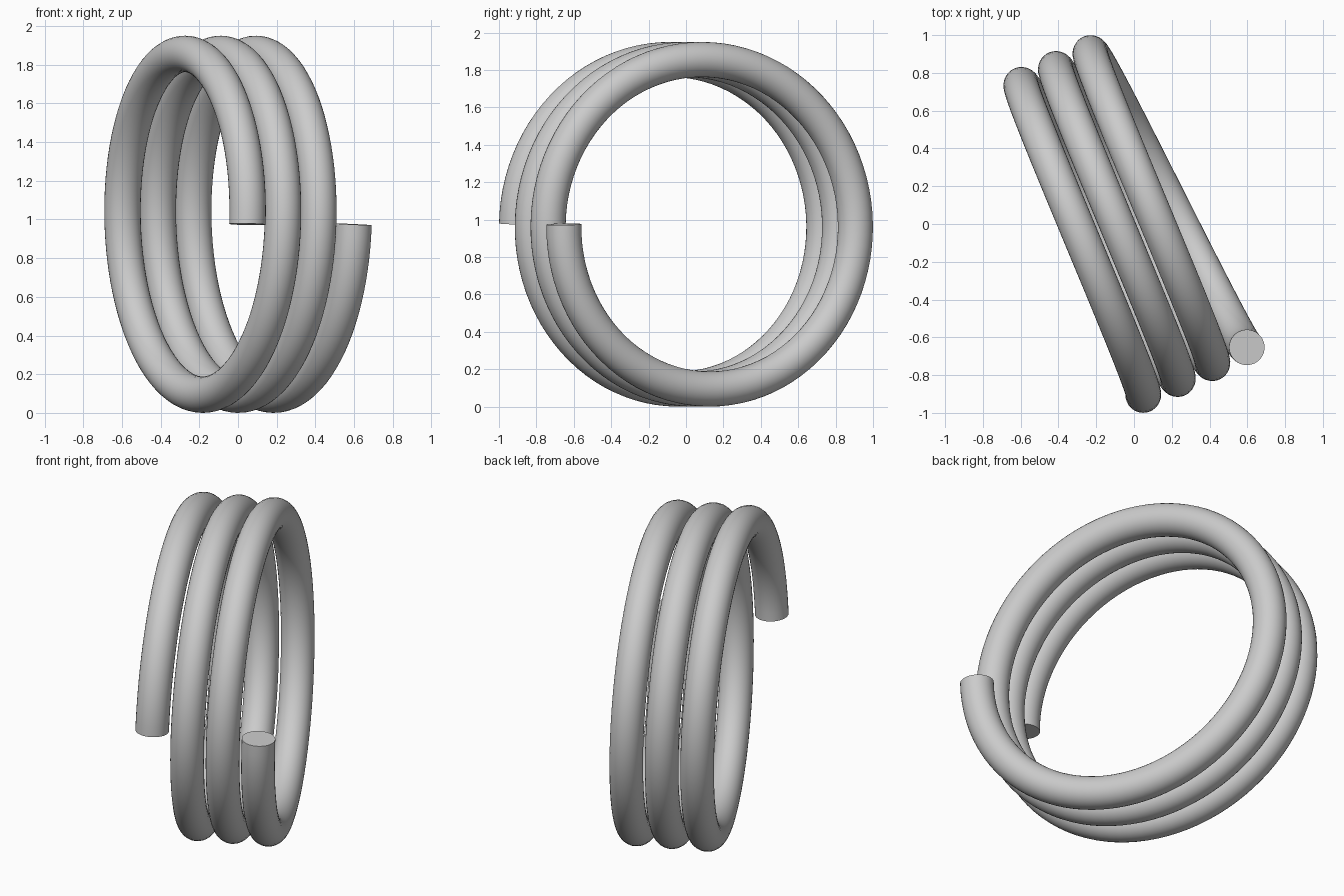
import bpy
from math import cos, sin, pi, radians
from mathutils import Vector

cube = bpy.data.objects.get("Cube")
if cube:
    bpy.data.objects.remove(cube, do_unlink=True)

TURNS = 3
STEPS = 96            # path steps per turn
COIL_RADIUS = 0.881
WIRE_RADIUS = 0.094
PITCH = 0.2014
ANGLE = radians(24.7)  # heading of the coil axis
CENTRE = Vector((-0.045, 0.021, 0.975))

axis = Vector((cos(ANGLE), sin(ANGLE), 0))
front = Vector((sin(ANGLE), -cos(ANGLE), 0))
up = Vector((0, 0, 1))

# Grey wire colour
grey = bpy.data.materials.new("grey_wire")
grey.use_nodes = True
colour = (0.6, 0.6, 0.6, 1)
grey.diffuse_color = colour
grey.node_tree.nodes["Principled BSDF"].inputs["Base Color"].default_value = colour

# Helical centre line, swept with a round section and capped
curve = bpy.data.curves.new("coil_spring", "CURVE")
curve.dimensions = "3D"
curve.bevel_depth = WIRE_RADIUS
curve.bevel_resolution = 14
curve.use_fill_caps = True
spline = curve.splines.new("POLY")
count = TURNS * STEPS + 1
spline.points.add(count - 1)
for i, point in enumerate(spline.points):
    turn = i / STEPS
    a = 2 * pi * turn
    p = (CENTRE + axis * PITCH * (turn - TURNS / 2)
         + COIL_RADIUS * (front * cos(a) + up * sin(a)))
    point.co = (*p, 1)

coil = bpy.data.objects.new("coil_spring", curve)
bpy.context.collection.objects.link(coil)
curve.materials.append(grey)

# Turn the sweep into a smooth mesh with sharp cut ends
bpy.ops.object.select_all(action="DESELECT")
coil.select_set(True)
bpy.context.view_layer.objects.active = coil
bpy.ops.object.convert(target="MESH")
coil = bpy.context.object
bpy.ops.object.mode_set(mode="EDIT")
bpy.ops.mesh.select_all(action="SELECT")
bpy.ops.mesh.remove_doubles(threshold=0.0001)
bpy.ops.mesh.normals_make_consistent(inside=False)
bpy.ops.object.mode_set(mode="OBJECT")
bpy.ops.object.shade_smooth_by_angle(angle=radians(40))
